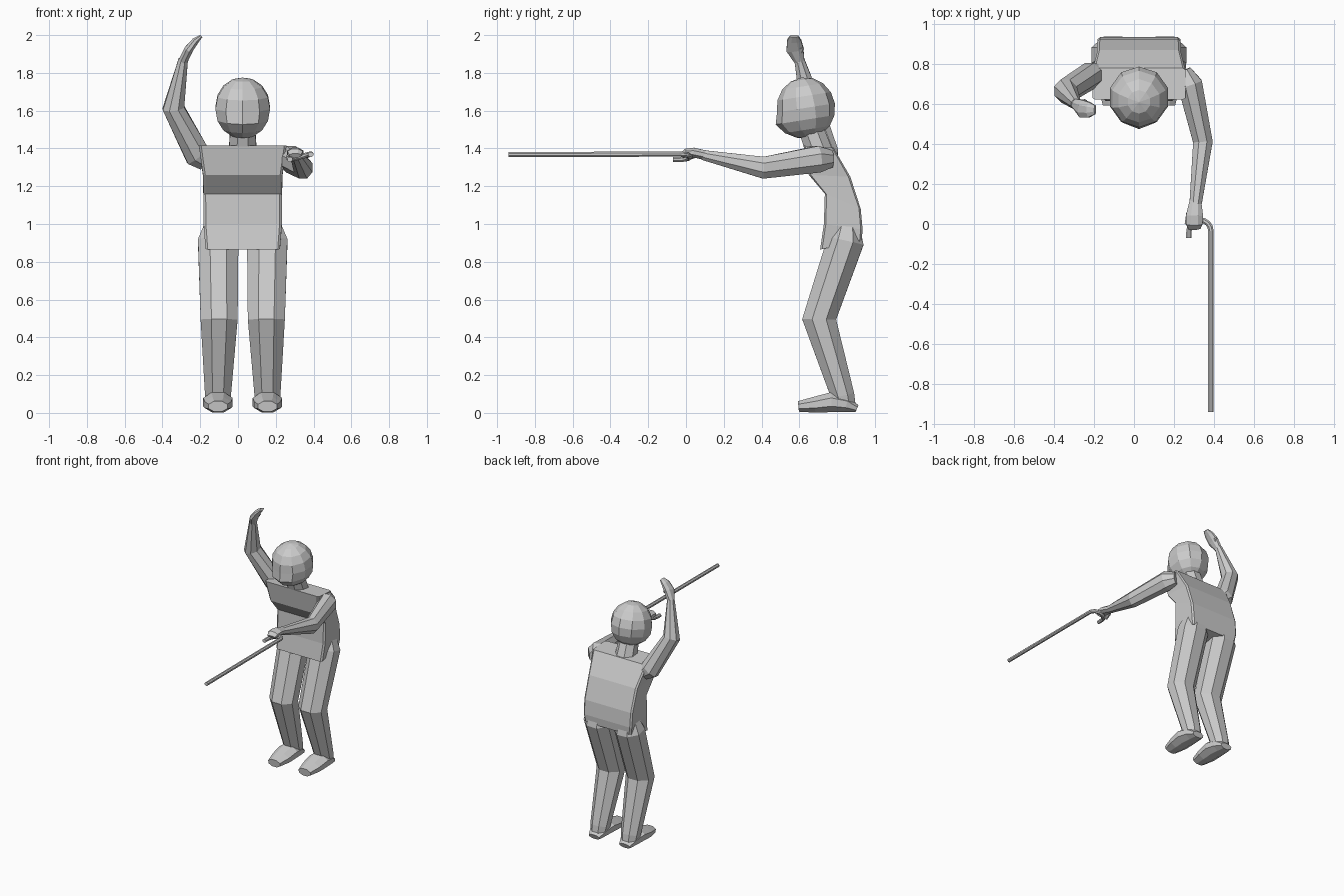
import bpy, bmesh, math
from mathutils import Vector, Matrix

if "Cube" in bpy.data.objects:
    bpy.data.objects.remove(bpy.data.objects["Cube"])

CX = 0.025  # symmetry axis of the body


def finish(name, bm):
    bmesh.ops.recalc_face_normals(bm, faces=bm.faces)
    me = bpy.data.meshes.new(name)
    bm.to_mesh(me)
    bm.free()
    ob = bpy.data.objects.new(name, me)
    bpy.context.collection.objects.link(ob)
    return ob


def loft(name, rings):
    bm = bmesh.new()
    rows = [[bm.verts.new(p) for p in r] for r in rings]
    n = len(rows[0])
    for a, b in zip(rows, rows[1:]):
        for i in range(n):
            j = (i + 1) % n
            bm.faces.new((a[i], a[j], b[j], b[i]))
    bm.faces.new(rows[0])
    bm.faces.new(rows[-1])
    return finish(name, bm)


def limb(name, pts, ref, n=8):
    """Faceted tube through (x, y, z, half width, half depth)."""
    c = [Vector(p[:3]) for p in pts]
    rings = []
    for i, p in enumerate(pts):
        t = Vector()
        if i:
            t += (c[i] - c[i - 1]).normalized()
        if i < len(c) - 1:
            t += (c[i + 1] - c[i]).normalized()
        t.normalize()
        u = t.cross(Vector(ref)).normalized()
        v = t.cross(u)
        k = 1 / math.cos(math.pi / n)
        angs = [2 * math.pi * (j + .5) / n for j in range(n)]
        rings.append([c[i] + k * (u * p[3] * math.cos(a) + v * p[4] * math.sin(a)) for a in angs])
    return loft(name, rings)


# Torso: chamfered box sections (front y, front z, back y, back z, half width)
rings = []
for fy, fz, by, bz, w in [(.71, .865, .93, .91, .197), (.73, 1.0, .935, .97, .207),
                          (.735, 1.16, .925, 1.08, .208), (.65, 1.26, .87, 1.25, .21),
                          (.622, 1.415, .78, 1.405, .232)]:
    f, b = Vector((CX, fy, fz)), Vector((CX, by, bz))
    e, d = .012, (b - f) * .05
    rings.append([f + Vector((-w + e, 0, 0)), f + Vector((w - e, 0, 0)),
                  f + d + Vector((w, 0, 0)), b - d + Vector((w, 0, 0)),
                  b + Vector((w - e, 0, 0)), b + Vector((-w + e, 0, 0)),
                  b - d + Vector((-w, 0, 0)), f + d + Vector((-w, 0, 0))])
loft("torso", rings)

# Legs and feet
for s, side in ((-1, "left"), (1, "right")):
    limb(side + "_leg", [(CX + s * .125, .855, 1.0, .075, .065),
                         (CX + s * .13, .845, .91, .107, .097),
                         (CX + s * .125, .705, .495, .098, .09),
                         (CX + s * .131, .83, .09, .068, .062),
                         (CX + s * .131, .84, .04, .06, .058)], (0, 1, 0))
    limb(side + "_foot", [(CX + s * .131, .905, .022, .045, .02),
                          (CX + s * .131, .85, .045, .066, .043),
                          (CX + s * .131, .77, .057, .078, .053),
                          (CX + s * .131, .68, .043, .07, .042),
                          (CX + s * .131, .595, .034, .05, .028)], (0, 0, 1))

# Neck
limb("neck", [(CX, .71, 1.37, .075, .07), (CX, .655, 1.52, .065, .065)], (0, 1, 0))

# Head: low sphere tilted forward with a fuller jaw
bm = bmesh.new()
bmesh.ops.create_uvsphere(bm, u_segments=10, v_segments=8, radius=1)
for v in bm.verts:
    if v.co.z < -.1 and v.co.y < 0:
        v.co.y *= 1.2
bmesh.ops.transform(bm, verts=bm.verts, matrix=Matrix.Translation((CX, .635, 1.615))
                    @ Matrix.Rotation(math.radians(9), 4, 'X')
                    @ Matrix.Diagonal((.152, .155, .162, 1)))
finish("head", bm)

# Raised arm with hand
limb("raised_arm", [(-.17, .755, 1.33, .05, .045), (-.215, .745, 1.365, .068, .062),
                    (-.342, .665, 1.615, .057, .06), (-.29, .6, 1.87, .025, .026)], (0, 1, 0))
limb("raised_hand", [(-.292, .602, 1.86, .024, .026), (-.26, .577, 1.925, .023, .045),
                     (-.225, .572, 1.97, .018, .038), (-.194, .572, 1.995, .008, .022)], (0, 1, 0))
limb("raised_thumb", [(-.275, .595, 1.89, .014, .014), (-.245, .613, 1.935, .012, .012)],
     (0, 1, 0), 6)

# Stretched arm with hand gripping the cane
limb("stretched_arm", [(.25, .77, 1.345, .035, .045), (.28, .70, 1.343, .062, .07),
                       (.345, .41, 1.298, .049, .058), (.307, .09, 1.365, .03, .026)], (0, 0, 1))
limb("gripping_hand", [(.307, .11, 1.363, .03, .025), (.303, .04, 1.378, .043, .026),
                       (.302, 0, 1.376, .041, .023), (.303, -.022, 1.362, .03, .014)], (0, 0, 1))
limb("gripping_thumb", [(.275, .05, 1.365, .014, .013), (.266, .0, 1.347, .012, .011)],
     (0, 0, 1), 6)

# Cane with hooked handle
r = .0135
hook = [(.33 + .055 * math.cos(a), -.035 + .055 * math.sin(a), 1.356 + .014 * math.cos(a), r, r)
        for a in [math.pi * i / 8 for i in range(9)]]
limb("cane", [(.385, -.94, 1.368, r, r)] + hook + [(.275, -.07, 1.342, r, r)], (0, 0, 1))
